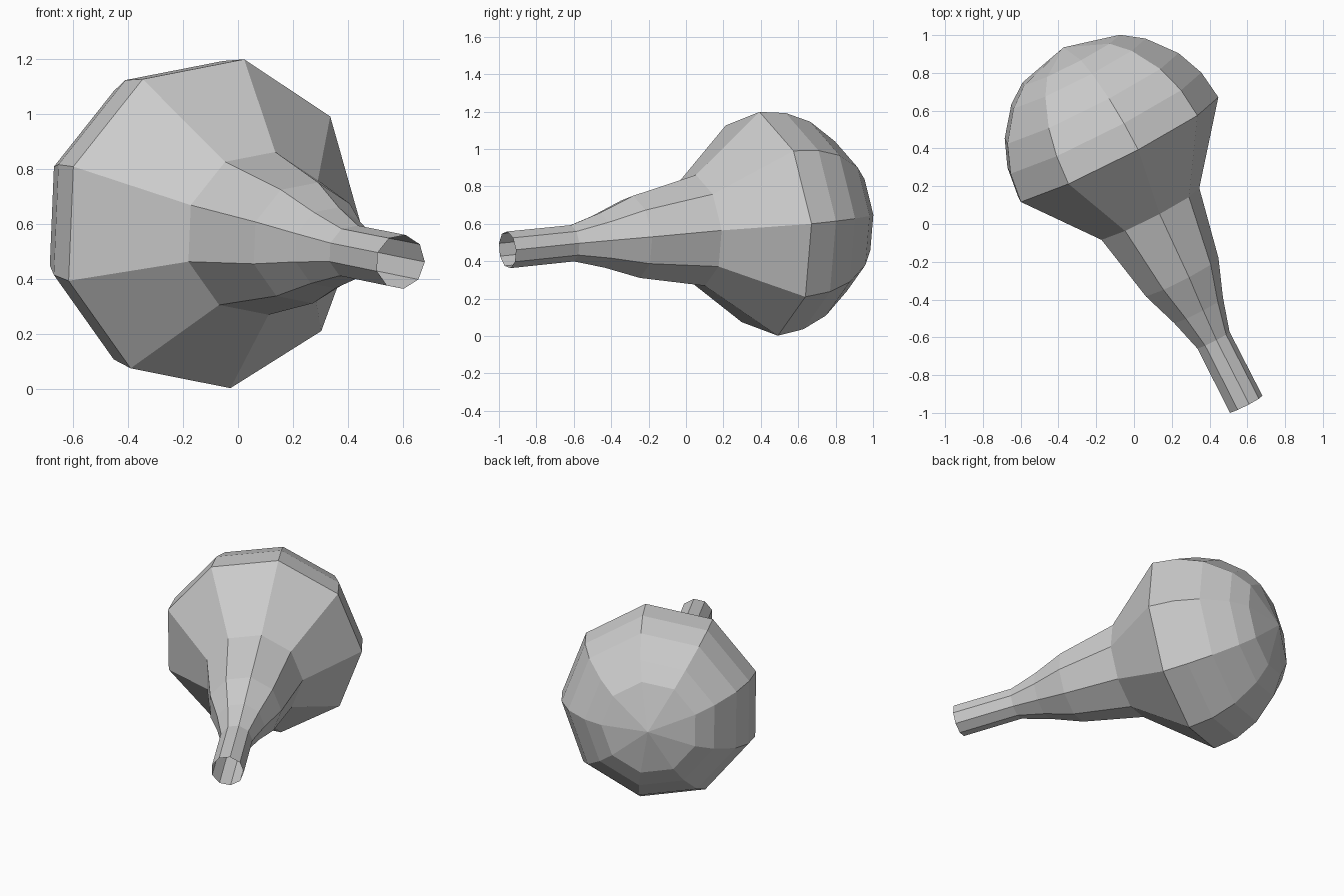
import bpy, bmesh
from math import sin, cos, pi, radians
from mathutils import Vector, Matrix

if "Cube" in bpy.data.objects:
    bpy.data.objects.remove(bpy.data.objects["Cube"])

SIDES = 9
R = 0.61                      # bulb radius
CENTRE = Vector((-0.097, 0.394, 0.60))

# Profile as (radius, distance along axis): open neck, flare, then hemisphere
profile = [(0.10, -1.52), (0.099, -1.137), (0.15, -0.96),
           (0.224, -0.762), (0.302, -0.384)]
profile += [(R * cos(radians(a)), R * sin(radians(a))) for a in (0, 15, 30, 48, 61)]

# Tilted frame: across, up, along the axis
axis = Vector((-0.51, 1.0, 0.103)).normalized()
across = Vector((axis.y, -axis.x, 0)).normalized()
up = across.cross(axis)
frame = Matrix.Translation(CENTRE) @ Matrix((across, up, axis)).transposed().to_4x4()

# Lathe the profile into nine flat sides
bm = bmesh.new()
rings = []
for r, s in profile:
    rings.append([bm.verts.new(frame @ Vector((r * cos(2 * pi * k / SIDES),
                                               r * sin(2 * pi * k / SIDES), s)))
                  for k in range(SIDES)])
for a, b in zip(rings, rings[1:]):
    for k in range(SIDES):
        j = (k + 1) % SIDES
        bm.faces.new((a[k], b[k], b[j], a[j]))

# Close the round end with a fan
pole = bm.verts.new(frame @ Vector((0, 0, R)))
for k in range(SIDES):
    bm.faces.new((rings[-1][k], pole, rings[-1][(k + 1) % SIDES]))

# Outward normals
bm.normal_update()
f = bm.faces[:][-1]
if f.normal.dot(axis) < 0:
    bmesh.ops.reverse_faces(bm, faces=bm.faces[:])

mesh = bpy.data.meshes.new("bulb_flask")
bm.to_mesh(mesh)
bm.free()
obj = bpy.data.objects.new("bulb_flask", mesh)
bpy.context.collection.objects.link(obj)
